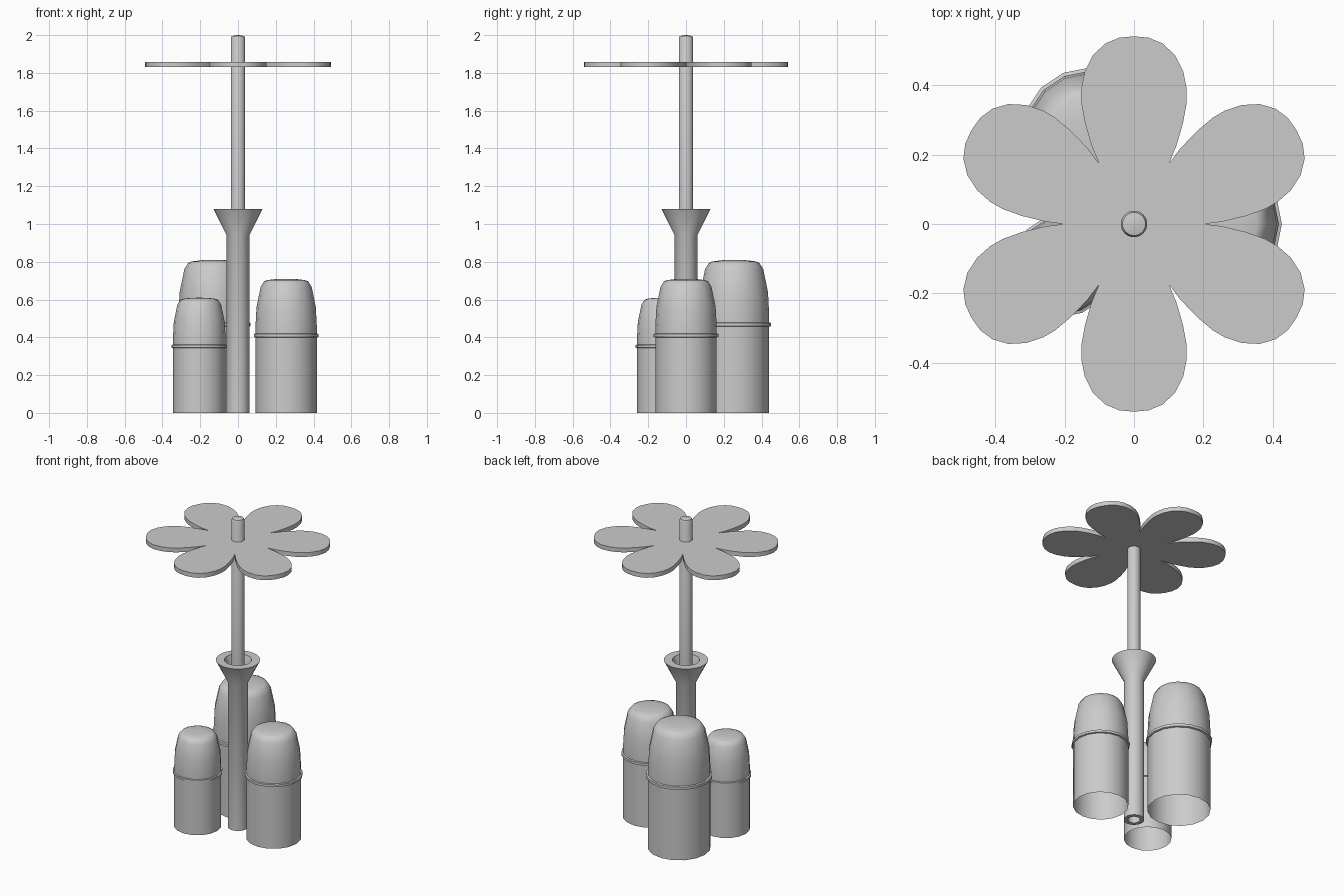
import bpy, bmesh
from math import cos, sin, pi, radians
from mathutils import Matrix, Vector

if "Cube" in bpy.data.objects:
    bpy.data.objects.remove(bpy.data.objects["Cube"])


def finish(bm, name, angle=35):
    bmesh.ops.recalc_face_normals(bm, faces=bm.faces)
    me = bpy.data.meshes.new(name)
    bm.to_mesh(me)
    bm.free()
    ob = bpy.data.objects.new(name, me)
    bpy.context.collection.objects.link(ob)
    bpy.ops.object.select_all(action='DESELECT')
    ob.select_set(True)
    bpy.context.view_layer.objects.active = ob
    bpy.ops.object.shade_smooth_by_angle(angle=radians(angle))
    return ob


def lathe(name, profile, sides, centre=(0, 0), scale=1.0, closed=False):
    """Revolve (radius, z) points around a vertical axis."""
    bm = bmesh.new()
    rings = []
    for r, z in profile:
        n = 1 if r == 0 else sides
        rings.append([bm.verts.new((centre[0] + scale * r * cos(2 * pi * i / sides),
                                    centre[1] + scale * r * sin(2 * pi * i / sides),
                                    scale * z)) for i in range(n)])
    pairs = list(zip(rings, rings[1:]))
    if closed:
        pairs.append((rings[-1], rings[0]))
    for a, b in pairs:
        for i in range(sides):
            j = (i + 1) % sides
            if len(a) == 1:
                bm.faces.new((a[0], b[j], b[i]))
            elif len(b) == 1:
                bm.faces.new((a[i], a[j], b[0]))
            else:
                bm.faces.new((a[i], a[j], b[j], b[i]))
    return finish(bm, name)


# Domed pots, open underneath: one profile at three sizes (unit height)
pot = [(0.229, 0), (0.229, 0.563), (0.241, 0.567), (0.241, 0.588), (0.229, 0.592),
       (0.229, 0.64), (0.221, 0.79), (0.190, 0.94), (0.165, 0.98), (0.142, 0.99),
       (0.075, 0.998), (0, 1.0)]
for name, centre, height in (("pot_right", (0.255, 0.0), 0.71),
                             ("pot_back", (-0.13, 0.255), 0.81),
                             ("pot_front", (-0.205, -0.12), 0.61)):
    lathe(name, pot, 16, centre, height)

# Hollow tube flaring into a funnel
lathe("funnel_tube", [(0.06, 0), (0.06, 0.94), (0.13, 1.08), (0.08, 1.08),
                      (0.042, 0.96), (0.036, 0.94), (0.036, 0)], 32, closed=True)

# Stem with a softened tip
lathe("stem", [(0, 0.9), (0.038, 0.9), (0.038, 1.985), (0.033, 1.995),
               (0.008, 2.0), (0, 2.0)], 32)

# Six-petalled flower plate: half a petal mirrored, then rotated
half = [(0.101, 0.175), (0.122, 0.225), (0.141, 0.29), (0.152, 0.35), (0.152, 0.39),
        (0.142, 0.44), (0.118, 0.487), (0.083, 0.52), (0.043, 0.537), (0, 0.541)]
petal = half + [(-x, y) for x, y in half[-2:0:-1]]
bm = bmesh.new()
outline = []
for k in range(6):
    turn = Matrix.Rotation(k * pi / 3, 3, 'Z')
    outline += [bm.verts.new(turn @ Vector((x, y, 1.83))) for x, y in petal]
n = len(petal)
hub = [outline[k * n] for k in range(6)]
bm.faces.new(hub)
for k in range(6):
    bm.faces.new(outline[k * n:(k + 1) * n] + [hub[(k + 1) % 6]])
ext = bmesh.ops.extrude_face_region(bm, geom=bm.faces[:], use_keep_orig=True)
bmesh.ops.translate(bm, vec=(0, 0, 0.028),
                    verts=[g for g in ext["geom"] if isinstance(g, bmesh.types.BMVert)])
finish(bm, "flower")
